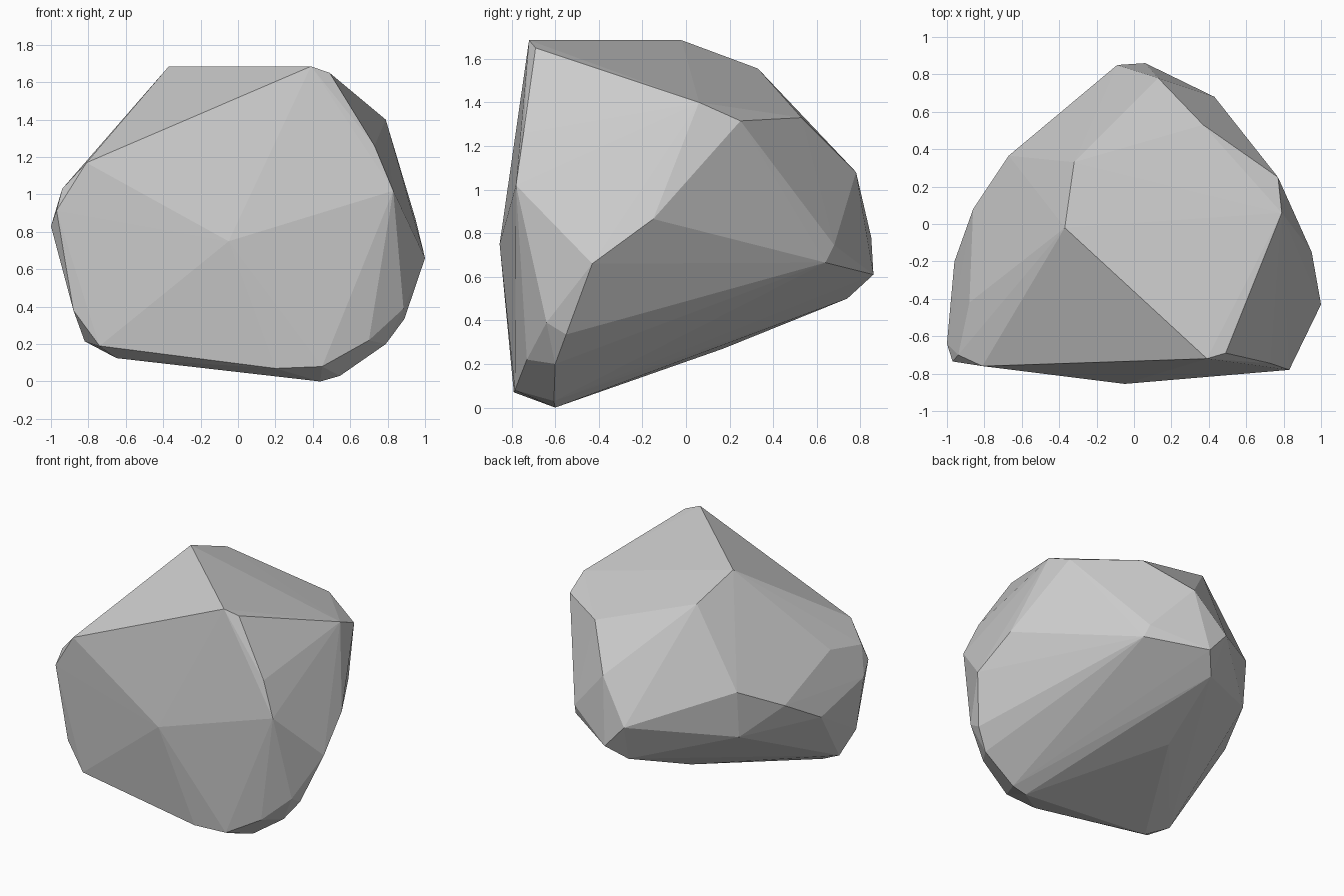
import bpy, bmesh

# Corner points of the boulder, grouped by region
crown = [(-.37, -.02, 1.685), (.39, -.72, 1.685), (.49, -.69, 1.65), (-.32, .33, 1.555),
         (.37, .53, 1.33), (.77, .25, 1.315), (.79, .06, 1.40)]
back = [(.13, .78, 1.08), (-.09, .85, .78), (.06, .86, .61), (.43, .68, .745),
        (.45, .64, .665), (-.67, .365, 1.01), (-.667, .336, .67)]
right = [(.95, -.15, .865), (1.0, -.43, .66), (.885, -.64, .39), (.89, -.55, .335),
         (.79, -.6, .2), (.7, -.73, .22)]
front = [(-.05, -.855, .75), (.83, -.78, 1.02), (.73, -.745, 1.26), (-.81, -.76, 1.17)]
left = [(-.94, -.70, 1.03), (-1.0, -.64, .83), (-.97, -.735, .915), (-.96, -.2, .69),
        (-.86, .08, .855), (-.88, -.42, 1.08), (-.88, -.72, .38)]
base = [(-.05, .74, .5), (-.16, .17, .27), (-.65, -.66, .125), (-.82, -.61, .215),
        (-.74, -.745, .19), (.44, -.6, 0), (.545, -.606, .03), (.2, -.79, .07), (.45, -.785, .08)]

# Faceted boulder: convex hull around the corners
bm = bmesh.new()
for p in crown + back + right + front + left + base:
    bm.verts.new(p)
res = bmesh.ops.convex_hull(bm, input=bm.verts[:])
loose = [v for v in bm.verts if not v.link_faces]
bmesh.ops.delete(bm, geom=loose, context='VERTS')
bmesh.ops.recalc_face_normals(bm, faces=bm.faces[:])
mesh = bpy.data.meshes.new("boulder")
bm.to_mesh(mesh)
bm.free()
bpy.context.collection.objects.link(bpy.data.objects.new("boulder", mesh))
